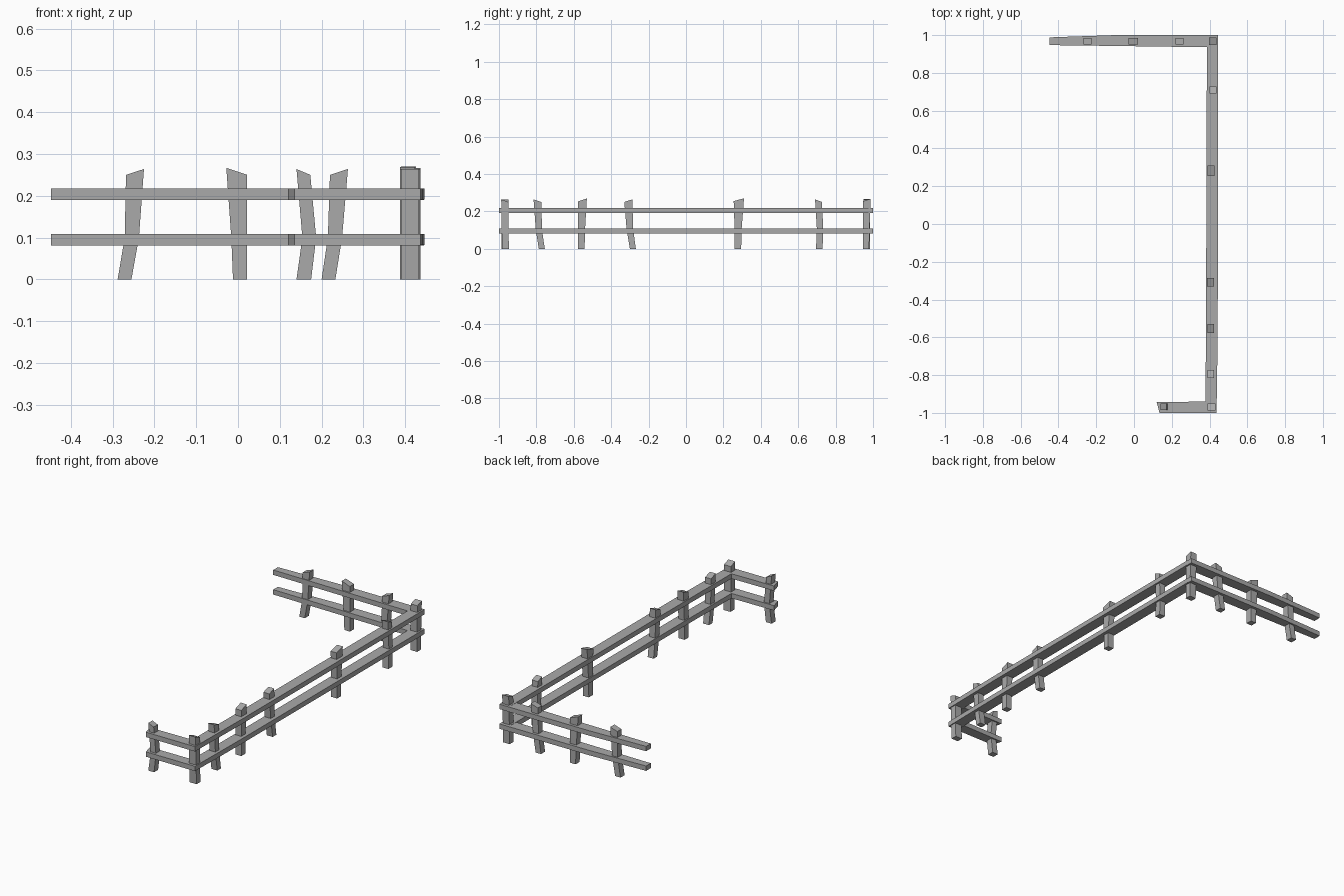
import bpy, bmesh

cube = bpy.data.objects.get("Cube")
if cube:
    bpy.data.objects.remove(cube)

wood = bpy.data.materials.new("weathered_grey")
wood.use_nodes = True
GREY = (0.4, 0.4, 0.4, 1)
wood.diffuse_color = GREY
wood.node_tree.nodes["Principled BSDF"].inputs["Base Color"].default_value = GREY


def loft(name, rings):
    """Skin a closed solid over rings of equal length."""
    bm = bmesh.new()
    rows = [[bm.verts.new(p) for p in ring] for ring in rings]
    n = len(rows[0])
    for low, high in zip(rows, rows[1:]):
        for i in range(n):
            j = (i + 1) % n
            bm.faces.new((low[i], low[j], high[j], high[i]))
    bm.faces.new(rows[0][::-1])
    bm.faces.new(rows[-1])
    bmesh.ops.recalc_face_normals(bm, faces=bm.faces)
    mesh = bpy.data.meshes.new(name)
    bm.to_mesh(mesh)
    bm.free()
    mesh.materials.append(wood)
    obj = bpy.data.objects.new(name, mesh)
    bpy.context.collection.objects.link(obj)


def post(name, axis, across, foot, waist, head, tops, depth=0.036):
    """Bent post: spans (low, high) along the fence axis, with a sloping top."""
    rings = []
    for span, heights in ((foot, (0, 0)), (waist, (0.1, 0.1)), (head, tops)):
        corners = ((0, -1), (1, -1), (1, 1), (0, 1))
        ring = []
        for end, side in corners:
            a, b = span[end], across + side * depth / 2
            ring.append((a, b, heights[end]) if axis == "x" else (b, a, heights[end]))
        rings.append(ring)
    loft(name, rings)


UP, DOWN = (0.25, 0.264), (0.264, 0.25)

# Posts of the back run
BACK = 0.967
post("back_post_outer", "x", BACK, (-.288, -.255), (-.271, -.237), (-.268, -.225), UP)
post("back_post_middle", "x", BACK, (-.012, .022), (-.016, .022), (-.028, .022), (.267, .25))
post("back_post_inner", "x", BACK, (.2, .233), (.215, .249), (.22, .263), UP)

# Posts of the long side run
post("side_post_1", "y", .418, (.695, .73), (.7, .734), (.69, .727), DOWN)
post("side_post_2", "y", .408, (.26, .295), (.26, .297), (.255, .31), (.255, .27))
post("side_post_3", "y", .405, (-.3, -.268), (-.317, -.282), (-.33, -.287), UP)
post("side_post_4", "y", .406, (-.577, -.542), (-.577, -.54), (-.577, -.53), (.253, .269))
post("side_post_5", "y", .406, (-.787, -.755), (-.803, -.77), (-.815, -.773), DOWN)

# Corner posts and the free end of the short front run
post("back_corner_post", "y", .417, (.945, .979), (.946, .981), (.947, .987), (.255, .267), .04)
post("front_corner_post", "y", .411, (-.98, -.946), (-.985, -.95), (-.988, -.95), DOWN, .042)
post("front_post_end", "x", -.968, (.14, .175), (.154, .187), (.14, .173), DOWN)

# Two tiers of rails, each defined by its plan outline and thickness
BACK_PLAN = ((-.447, .947), (-.28, .945), (.445, .935), (.445, 1), (-.1, 1), (-.447, .988))
SIDE_PLAN = ((.378, -.94), (.437, -.995), (.443, -.6), (.446, .975), (.386, .975), (.381, -.6))
FRONT_PLAN = ((.135, -1), (.437, -1), (.437, -.995), (.378, -.94), (.12, -.943))
RUNS = (("back", BACK_PLAN, 0), ("side", SIDE_PLAN, .001), ("front", FRONT_PLAN, 0))
for tier, base in (("lower", .081), ("upper", .19)):
    for run, plan, lift in RUNS:
        loft(f"{run}_{tier}_rail",
             [[(x, y, z + lift) for x, y in plan] for z in (base, base + .027)])
